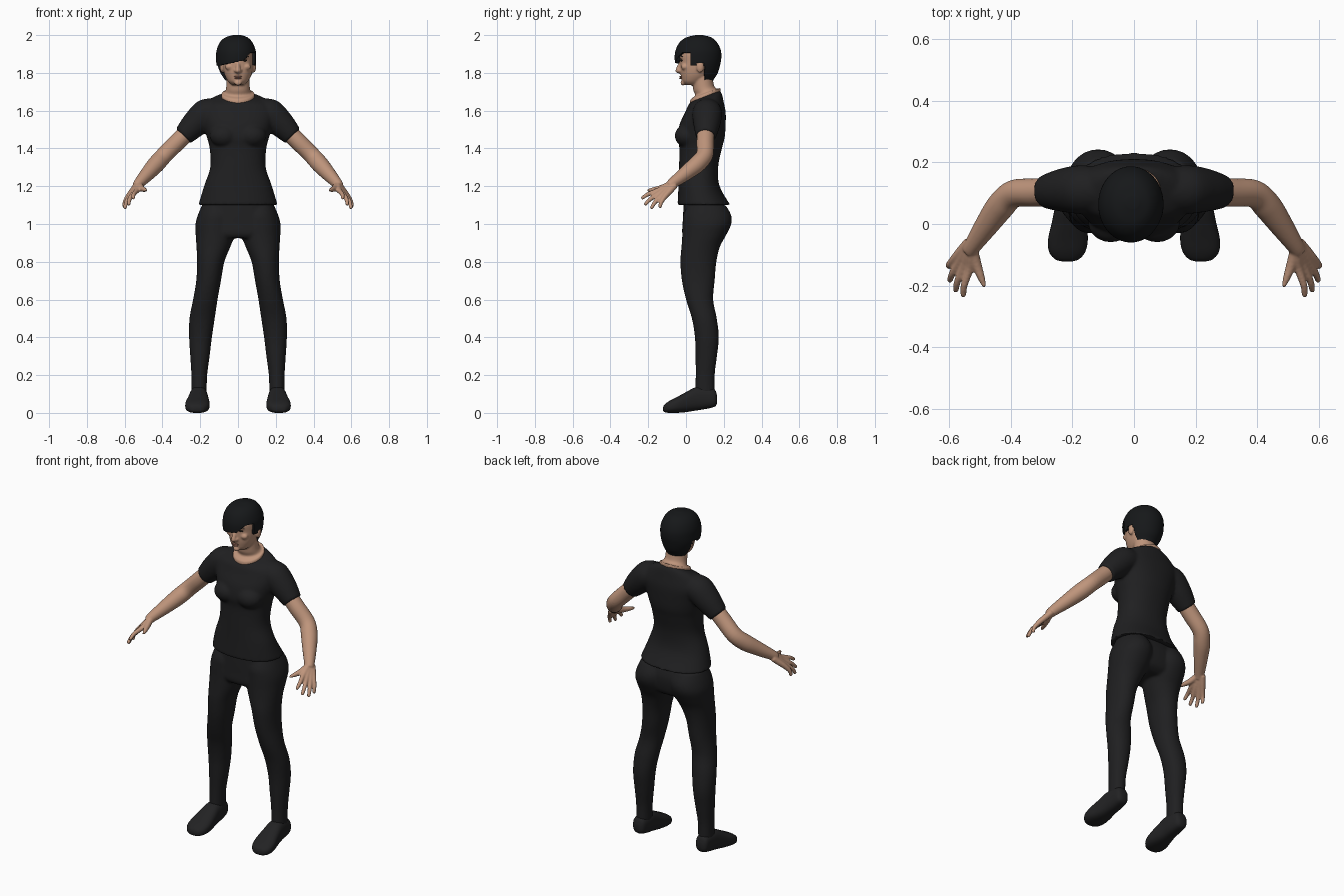
import bpy, bmesh, math
from mathutils import Vector, Matrix

default = bpy.data.objects.get("Cube")
if default:
    bpy.data.objects.remove(default, do_unlink=True)


def material(name, r, g, b):
    mat = bpy.data.materials.new(name)
    mat.use_nodes = True
    mat.diffuse_color = (r, g, b, 1)
    bsdf = mat.node_tree.nodes["Principled BSDF"]
    bsdf.inputs["Base Color"].default_value = (r, g, b, 1)
    bsdf.inputs["Roughness"].default_value = 0.8
    return mat


SKIN = material("warm skin", 0.52, 0.3, 0.2)
LIPS = material("lip rose", 0.36, 0.17, 0.12)
CLOTH = material("black cloth", 0.014, 0.014, 0.015)
SHOE = material("black shoe", 0.016, 0.016, 0.017)
HAIR = material("black hair", 0.008, 0.009, 0.01)
EYE = material("dark eye", 0.03, 0.02, 0.015)


# Section makers: each section is a centre and two half-axis vectors
def level(z, front, back, half, cx=0.0, tilt=0.0):
    depth = (back - front) / 2
    return (Vector((cx, (front + back) / 2, z)),
            Vector((half, 0, 0)), Vector((0, depth, tilt * depth)))


def leg_level(side, z, inner, outer, front, back):
    return level(z, front, back, (outer - inner) / 2, side * (inner + outer) / 2)


def tube(points, radii):
    points = [Vector(p) for p in points]
    result = []
    for i, p in enumerate(points):
        along = (points[min(i + 1, len(points) - 1)] - points[max(i - 1, 0)]).normalized()
        u = along.cross(Vector((0, 1, 0))).normalized()
        result.append((p, u * radii[i], along.cross(u) * radii[i]))
    return result


def spline(a, b, c, d, t):
    return b + 0.5 * t * (c - a + t * (2 * a - 5 * b + 4 * c - d + t * (3 * (b - c) + d - a)))


def loft(bm, sections, sides=32, steps=5, power=2.0):
    """Skin a closed body over smoothly interpolated oval sections."""
    last = len(sections) - 1
    rings = []
    for i in range(last):
        quad = [sections[max(0, min(last, i + k))] for k in (-1, 0, 1, 2)]
        for j in range(steps + (i == last - 1)):
            c, u, v = (spline(*[q[k] for q in quad], j / steps) for k in range(3))
            ring = []
            for n in range(sides):
                a = math.tau * n / sides
                cs, sn = math.cos(a), math.sin(a)
                ring.append(bm.verts.new(c + u * math.copysign(abs(cs) ** (2 / power), cs)
                                         + v * math.copysign(abs(sn) ** (2 / power), sn)))
            rings.append(ring)
    for low, high in zip(rings, rings[1:]):
        for n in range(sides):
            m = (n + 1) % sides
            bm.faces.new((low[n], low[m], high[m], high[n]))
    bm.faces.new(rings[0])
    bm.faces.new(rings[-1])


def blob(bm, centre, size):
    bmesh.ops.create_uvsphere(bm, u_segments=20, v_segments=12, radius=1,
                              matrix=Matrix.Translation(centre) @ Matrix.Diagonal((*size, 1)))


def finish(name, bm, mat, voxel=0, relax=4, thickness=0):
    bmesh.ops.recalc_face_normals(bm, faces=bm.faces[:])
    mesh = bpy.data.meshes.new(name)
    bm.to_mesh(mesh)
    bm.free()
    mesh.materials.append(mat)
    obj = bpy.data.objects.new(name, mesh)
    bpy.context.collection.objects.link(obj)
    bpy.ops.object.select_all(action='DESELECT')
    bpy.context.view_layer.objects.active = obj
    obj.select_set(True)
    if thickness:
        shell = obj.modifiers.new("Shell", 'SOLIDIFY')
        shell.thickness = thickness
        shell.offset = -1
    if voxel:
        blend = obj.modifiers.new("Blend", 'REMESH')
        blend.mode = 'VOXEL'
        blend.voxel_size = voxel
        soften = obj.modifiers.new("Soften", 'SMOOTH')
        soften.factor = 0.5
        soften.iterations = relax
    for mod in list(obj.modifiers):
        bpy.ops.object.modifier_apply(modifier=mod.name)
    bpy.ops.object.shade_smooth_by_angle(angle=math.radians(50))
    return obj


SIDES = (("left", 1), ("right", -1))

# Shirt: torso, bust and short sleeves blended together
bm = bmesh.new()
loft(bm, [level(1.1, -.045, .235, .21), level(1.2, -.04, .178, .18),
          level(1.3, -.037, .17, .147), level(1.4, -.035, .19, .15),
          level(1.46, -.045, .205, .165), level(1.53, -.033, .21, .185),
          level(1.59, -.005, .21, .2), level(1.635, .01, .2, .18, tilt=.1),
          level(1.663, .018, .19, .135, tilt=.3),
          level(1.677, .025, .18, .085, tilt=.39)], sides=48, power=2.2)
for _, s in SIDES:
    blob(bm, (s * .075, .004, 1.467), (.075, .064, .06))
    loft(bm, tube([(s * .1, .112, 1.6), (s * .17, .112, 1.583),
                   (s * .23, .11, 1.528), (s * .29, .105, 1.465)],
                  [.07, .079, .071, .054]))
finish("shirt", bm, CLOTH, voxel=.008, relax=6)

# Trousers: pelvis and both legs
bm = bmesh.new()
loft(bm, [level(1.13, -.01, .19, .175), level(1.06, -.015, .215, .207),
          level(1.0, -.018, .215, .224), level(.95, -.02, .2, .222),
          level(.925, -.005, .165, .2)], sides=48, power=2.2)
for _, s in SIDES:
    loft(bm, [leg_level(s, *row) for row in (
        (1.1, .04, .19, .01, .21), (1.05, .015, .212, -.014, .238),
        (1.0, .012, .225, -.018, .24), (.94, .018, .224, -.02, .212),
        (.88, .04, .22, -.024, .18), (.8, .072, .217, -.03, .161),
        (.7, .09, .221, -.022, .152), (.6, .108, .238, 0, .144),
        (.5, .123, .257, .031, .163), (.4, .138, .259, .047, .174),
        (.3, .15, .253, .05, .164), (.2, .163, .247, .051, .152),
        (.1, .166, .247, .048, .152))], power=2.1)
finish("trousers", bm, CLOTH, voxel=.008, relax=5)

# Shoes: ovals set out from heel to toe
for side, s in SIDES:
    bm = bmesh.new()
    loft(bm, [(Vector((s * (x0 + x1) / 2, y, (z0 + z1) / 2)),
               Vector(((x1 - x0) / 2, 0, 0)), Vector((0, 0, (z1 - z0) / 2)))
              for y, x0, x1, z0, z1 in (
        (.165, .19, .228, .05, .09), (.15, .172, .246, .032, .125),
        (.1, .163, .252, .02, .138), (.05, .16, .258, .012, .135),
        (0, .154, .268, .004, .11), (-.05, .15, .279, 0, .083),
        (-.09, .158, .276, 0, .062), (-.114, .178, .257, .004, .044),
        (-.121, .198, .236, .012, .03))], power=2.6)
    finish(side + "_shoe", bm, SHOE)

# Bare arms with fingers fanned out from the wrist
for side, s in SIDES:
    bm = bmesh.new()
    loft(bm, tube([(s * .25, .105, 1.505), (s * .32, .102, 1.435), (s * .39, .098, 1.365),
                   (s * .432, .06, 1.318), (s * .477, -.002, 1.268), (s * .525, -.072, 1.215),
                   (s * .535, -.09, 1.2)],
                  [.045, .046, .045, .046, .039, .028, .024]))
    tips = ((.555, -.237, 1.134), (.58, -.22, 1.1), (.599, -.186, 1.08), (.602, -.139, 1.085))
    wrist = Vector((.522, -.07, 1.218))
    for i, tip in enumerate(tips):
        f = i / 3
        root = wrist + Vector((.014, .01, -.014)) * f
        knuckle = Vector((.535, -.146, 1.178)).lerp(Vector((.582, -.112, 1.145)), f)
        tip = Vector(tip)
        bend = knuckle.lerp(tip, .55) + Vector((.006, -.004, .004))
        path = [root, root.lerp(knuckle, .5), knuckle, bend, bend.lerp(tip, .8), tip]
        loft(bm, tube([(s * p.x, p.y, p.z) for p in path],
                      [.018, .017, .0145, .0115, .0095, .005]), sides=16)
    thumb = [(s * .525, -.08, 1.21), (s * .512, -.13, 1.19),
             (s * .497, -.172, 1.182), (s * .485, -.205, 1.178)]
    loft(bm, tube(thumb, [.018, .017, .0125, .006]), sides=16)
    finish(side + "_arm", bm, SKIN, voxel=.005, relax=3)

# Head with neck, nose, brow, cheeks and ears
bm = bmesh.new()
loft(bm, [level(1.735, .0, .07, .03), level(1.752, -.018, .09, .05),
          level(1.776, -.025, .12, .065), level(1.8, -.029, .14, .074),
          level(1.83, -.031, .155, .08), level(1.86, -.032, .165, .082),
          level(1.9, -.036, .165, .082), level(1.94, -.02, .15, .073),
          level(1.97, .01, .12, .05)], sides=40, power=2.15)
loft(bm, [level(1.62, .03, .178, .08, tilt=.39), level(1.685, .021, .183, .089, tilt=.39),
          level(1.697, .048, .168, .072, tilt=.3), level(1.72, .038, .15, .063, tilt=.15),
          level(1.78, .03, .14, .06)])
loft(bm, tube([(0, -.02, 1.868), (0, -.03, 1.846), (0, -.039, 1.826), (0, -.042, 1.812),
               (0, -.028, 1.803)], [.008, .01, .012, .0145, .01]), sides=16)
blob(bm, (0, -.017, 1.747), (.02, .012, .014))
for _, s in SIDES:
    blob(bm, (s * .013, -.033, 1.811), (.009, .011, .008))
    blob(bm, (s * .034, -.022, 1.883), (.022, .012, .008))
    blob(bm, (s * .045, -.008, 1.832), (.024, .018, .018))
    blob(bm, (s * .085, .075, 1.832), (.011, .02, .031))
finish("head", bm, SKIN, voxel=.005, relax=4)

# Facial details
bm = bmesh.new()
blob(bm, (0, -.028, 1.78), (.021, .007, .004))
blob(bm, (0, -.028, 1.772), (.018, .008, .005))
finish("lips", bm, LIPS)
for side, s in SIDES:
    bm = bmesh.new()
    blob(bm, (s * .035, -.023, 1.866), (.014, .007, .005))
    finish(side + "_eye", bm, EYE)
    bm = bmesh.new()
    loft(bm, tube([(s * .018, -.034, 1.885), (s * .036, -.031, 1.89),
                   (s * .056, -.018, 1.886)], [.003, .004, .002]), sides=10)
    finish(side + "_eyebrow", bm, HAIR)


# Hair: a cap trimmed to a side-swept fringe, open ears and a low nape
def hairline(p):
    if p.y > .098:
        return 1.757 + max(0, abs(p.x) - .06) * .6
    if p.y > .055:
        return 1.852
    if p.x < .03:
        return 1.842 + .2 * max(0, p.x + .09)
    if p.y > .025:
        return 1.84
    return min(1.866 + 1.1 * (p.x - .03), 1.905)


bm = bmesh.new()
loft(bm, [level(1.74, .02, .135, .055, -.004), level(1.77, .0, .15, .072, -.006),
          level(1.8, -.04, .168, .09, -.008), level(1.84, -.055, .18, .103, -.01),
          level(1.88, -.06, .187, .106, -.01), level(1.92, -.055, .184, .103, -.01),
          level(1.96, -.035, .165, .087, -.01), level(1.987, .0, .135, .06, -.008),
          level(2.0, .05, .09, .022, -.005)], sides=112, steps=9)
trim = [f for f in bm.faces
        if f.calc_center_median().z < hairline(f.calc_center_median())]
bmesh.ops.delete(bm, geom=trim, context='FACES')
finish("hair", bm, HAIR, thickness=.02)
